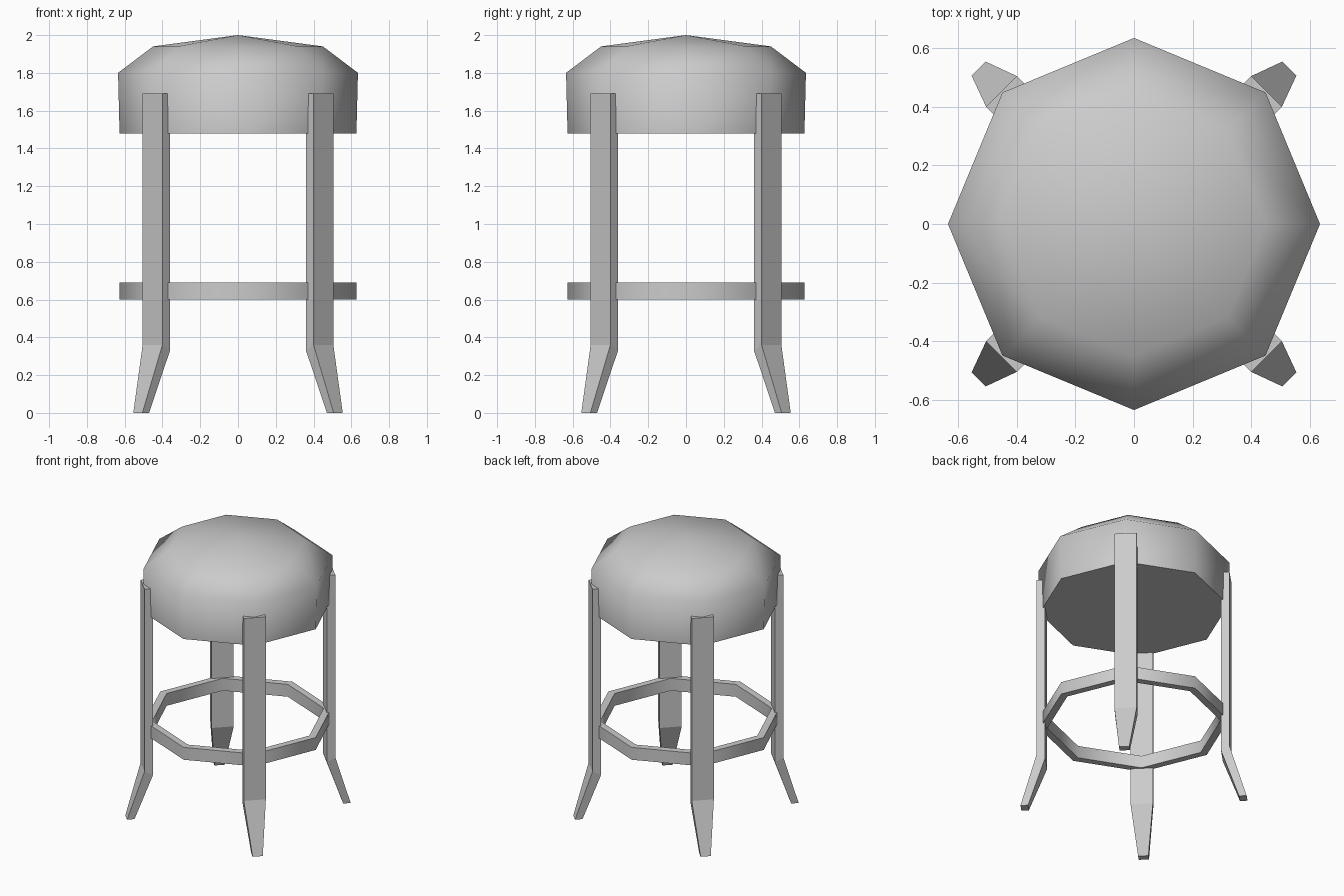
import bpy, bmesh
from math import cos, sin, tau, radians, pi

if "Cube" in bpy.data.objects:
    bpy.data.objects.remove(bpy.data.objects["Cube"])

SIDES = 8

def make_object(name, bm, smooth=False):
    bmesh.ops.recalc_face_normals(bm, faces=bm.faces[:])
    mesh = bpy.data.meshes.new(name)
    bm.to_mesh(mesh)
    bm.free()
    obj = bpy.data.objects.new(name, mesh)
    bpy.context.collection.objects.link(obj)
    if smooth:
        bpy.ops.object.select_all(action='DESELECT')
        obj.select_set(True)
        bpy.context.view_layer.objects.active = obj
        bpy.ops.object.shade_smooth_by_angle(angle=radians(60))
    return obj

def ring(bm, r, z):
    return [bm.verts.new((r * cos(tau * i / SIDES), r * sin(tau * i / SIDES), z))
            for i in range(SIDES)]

def bridge(bm, a, b):
    n = len(a)
    for i in range(n):
        j = (i + 1) % n
        bm.faces.new((a[i], a[j], b[j], b[i]))

# Seat: octagonal drum with a padded, shallow-pointed cushion top
bm = bmesh.new()
rings = [ring(bm, r, z) for r, z in ((0.627, 1.48), (0.635, 1.80), (0.45, 1.94))]
bm.faces.new(rings[0])
for a, b in zip(rings, rings[1:]):
    bridge(bm, a, b)
apex = bm.verts.new((0, 0, 2.0))
for i in range(SIDES):
    bm.faces.new((rings[-1][i], rings[-1][(i + 1) % SIDES], apex))
make_object("seat", bm, smooth=True)

# Foot ring: octagonal hoop joining the legs
bm = bmesh.new()
loops = [ring(bm, r, z) for r, z in
         ((0.627, 0.60), (0.627, 0.69), (0.575, 0.69), (0.575, 0.60))]
for i in range(4):
    bridge(bm, loops[i], loops[(i + 1) % 4])
make_object("foot_ring", bm, smooth=True)

# Legs: straight posts on the diagonals with tapered, splayed feet
# Each section: outer radius, outer z, inner radius, inner z, half width
LEG = ((0.75, 0.0, 0.70, 0.0, 0.034),
       (0.64, 0.36, 0.583, 0.33, 0.074),
       (0.64, 1.69, 0.583, 1.69, 0.074))

def make_leg(name, angle):
    bm = bmesh.new()
    c, s = cos(angle), sin(angle)
    sections = []
    for ro, zo, ri, zi, h in LEG:
        corners = ((ro, -h, zo), (ro, h, zo), (ri, h, zi), (ri, -h, zi))
        sections.append([bm.verts.new((r * c - t * s, r * s + t * c, z))
                         for r, t, z in corners])
    for a, b in zip(sections, sections[1:]):
        bridge(bm, a, b)
    bm.faces.new(sections[0])
    bm.faces.new(sections[-1])
    make_object(name, bm)

for i, name in enumerate(("back_right_leg", "back_left_leg",
                          "front_left_leg", "front_right_leg")):
    make_leg(name, pi / 4 + i * pi / 2)
